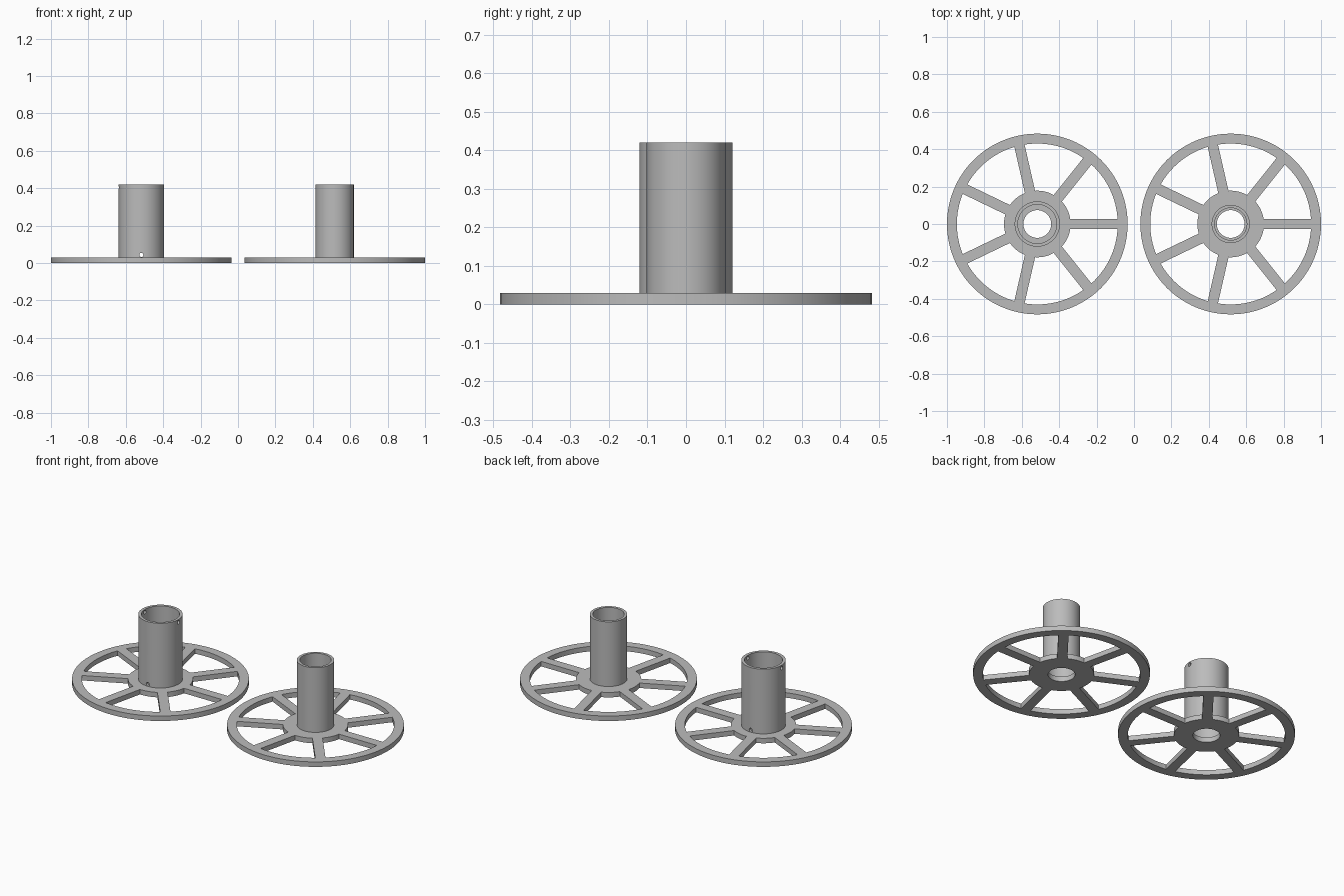
import bpy, bmesh
from math import sin, cos, pi, asin, radians, tau
from mathutils import Matrix

cube = bpy.data.objects.get("Cube")
if cube:
    bpy.data.objects.remove(cube, do_unlink=True)

grey = bpy.data.materials.new("plain grey")
grey.use_nodes = True
COLOUR = (0.5, 0.5, 0.5, 1)
grey.diffuse_color = COLOUR
grey.node_tree.nodes["Principled BSDF"].inputs["Base Color"].default_value = COLOUR

OFFSET, RADIUS = 0.517, 0.483        # flange centre and outer radius
THICK, HEIGHT = 0.03, 0.42           # flange thickness, full height
HUB, RIM, BORE = 0.178, 0.43, 0.074  # hub edge, rim inner edge, centre hole
SPOKES, SPOKE_HALF = 7, 0.028


def make_object(name, bm, x):
    bmesh.ops.recalc_face_normals(bm, faces=bm.faces)
    mesh = bpy.data.meshes.new(name)
    bm.to_mesh(mesh)
    bm.free()
    mesh.materials.append(grey)
    obj = bpy.data.objects.new(name, mesh)
    obj.location.x = x
    bpy.context.collection.objects.link(obj)
    return obj


def ring(name, x, inner, outer, bottom, top, steps=112):
    """Square-section ring turned about the z axis."""
    bm = bmesh.new()
    profile = [(inner, bottom), (outer, bottom), (outer, top), (inner, top)]
    loops = [[bm.verts.new((r * cos(tau * i / steps), r * sin(tau * i / steps), z))
              for r, z in profile] for i in range(steps)]
    for i, a in enumerate(loops):
        b = loops[(i + 1) % steps]
        for k in range(4):
            n = (k + 1) % 4
            bm.faces.new((a[k], a[n], b[n], b[k]))
    return make_object(name, bm, x)


def window_cutter(x):
    """Openings between the spokes, with parallel-sided spokes left over."""
    bm = bmesh.new()
    pitch, steps = tau / SPOKES, 16
    for s in range(SPOKES):
        outline = []
        for r, order in ((HUB, range(steps + 1)), (RIM, range(steps, -1, -1))):
            margin = asin(SPOKE_HALF / r)
            for i in order:
                a = s * pitch + margin + (pitch - 2 * margin) * i / steps
                outline.append((r * cos(a), r * sin(a)))
        low = [bm.verts.new((px, py, -THICK)) for px, py in outline]
        high = [bm.verts.new((px, py, 2 * THICK)) for px, py in outline]
        bm.faces.new(low)
        bm.faces.new(high)
        for i in range(len(low)):
            j = (i + 1) % len(low)
            bm.faces.new((low[i], low[j], high[j], high[i]))
    return make_object("window_cutter", bm, x)


def pin_cutter(x, z, axis):
    """Thin rod that drills straight through both tube walls."""
    bm = bmesh.new()
    matrix = Matrix.Translation((0, 0, z)) @ Matrix.Rotation(pi / 2, 4, axis)
    bmesh.ops.create_cone(bm, cap_ends=True, segments=20, radius1=0.011,
                          radius2=0.011, depth=0.4, matrix=matrix)
    return make_object("pin_cutter", bm, x)


def cut(obj, cutter):
    mod = obj.modifiers.new("cut", "BOOLEAN")
    mod.operation, mod.solver, mod.object = "DIFFERENCE", "EXACT", cutter
    bpy.context.view_layer.update()
    graph = bpy.context.evaluated_depsgraph_get()
    mesh = bpy.data.meshes.new_from_object(obj.evaluated_get(graph))
    obj.modifiers.clear()
    obj.data = mesh
    bpy.data.objects.remove(cutter, do_unlink=True)


def smooth(obj):
    bpy.ops.object.select_all(action="DESELECT")
    obj.select_set(True)
    bpy.context.view_layer.objects.active = obj
    bpy.ops.object.shade_smooth_by_angle(angle=radians(30))


# Two spool halves: the narrow tube slides into the wide one
for side, x, inner, outer in (("right", -OFFSET, 0.104, 0.121),
                              ("left", OFFSET, 0.086, 0.102)):
    flange = ring(side + "_spoked_flange", x, BORE, RADIUS, 0, THICK)
    cut(flange, window_cutter(x))
    smooth(flange)
    tube = ring(side + "_tube", x, inner, outer, THICK, HEIGHT)
    if side == "right":
        # Pin holes: front to back at the foot, side to side near the top
        cut(tube, pin_cutter(x, 0.043, "X"))
        cut(tube, pin_cutter(x, 0.403, "Y"))
    smooth(tube)
